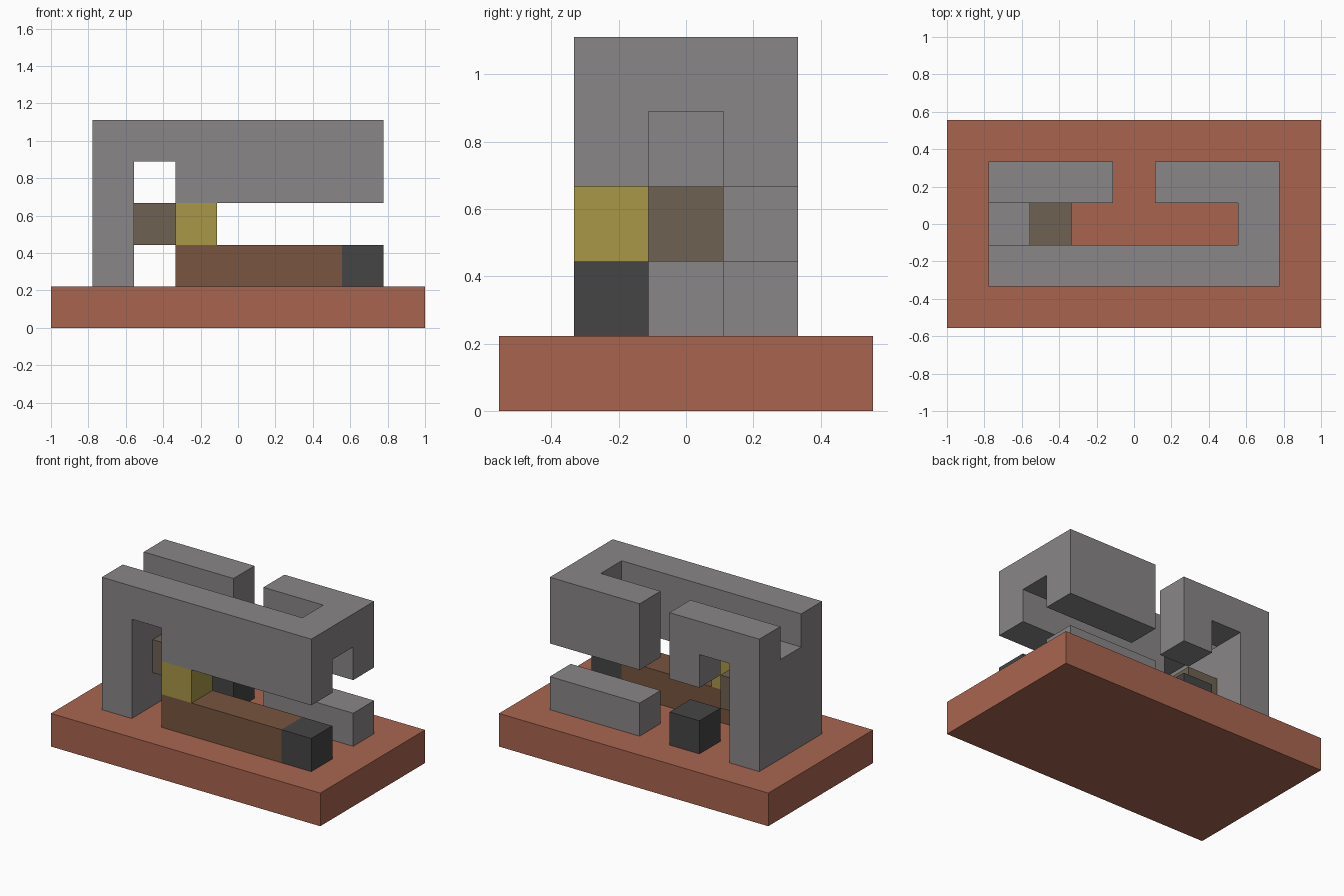
import bpy
import bmesh
from mathutils import Vector

cube = bpy.data.objects.get("Cube")
if cube:
    bpy.data.objects.remove(cube, do_unlink=True)

U = 2 / 9                          # side of one grid cell
ORIGIN = Vector((-1, -2.5 * U, 0))


def material(name, rgb):
    m = bpy.data.materials.new(name)
    m.use_nodes = True
    m.diffuse_color = (*rgb, 1)
    bsdf = m.node_tree.nodes["Principled BSDF"]
    bsdf.inputs["Base Color"].default_value = (*rgb, 1)
    return m


terracotta = material("terracotta", (0.397, 0.130, 0.078))
grey = material("stone grey", (0.250, 0.238, 0.238))
brown = material("brown", (0.188, 0.091, 0.050))
taupe = material("taupe", (0.156, 0.120, 0.084))
yellow = material("mustard yellow", (0.392, 0.309, 0.061))
black = material("charcoal", (0.060, 0.060, 0.060))


def block_part(name, mat, *boxes):
    """Fuse boxes of grid cells (x, y, z ranges, end exclusive) into one shell."""
    cells = {(i, j, k) for x, y, z in boxes
             for i in range(*x) for j in range(*y) for k in range(*z)}
    bm = bmesh.new()
    for cell in cells:
        for axis in range(3):
            for side in (0, 1):
                beside = list(cell)
                beside[axis] += 2 * side - 1
                if tuple(beside) in cells:
                    continue
                a, b = (axis + 1) % 3, (axis + 2) % 3
                corners = []
                for da, db in ((0, 0), (1, 0), (1, 1), (0, 1)):
                    p = Vector(cell)
                    p[axis] += side
                    p[a] += da
                    p[b] += db
                    corners.append(bm.verts.new(ORIGIN + p * U))
                bm.faces.new(corners if side else corners[::-1])
    bmesh.ops.remove_doubles(bm, verts=bm.verts, dist=0.001)
    bmesh.ops.dissolve_limit(bm, angle_limit=0.01, verts=bm.verts, edges=bm.edges)
    bmesh.ops.triangulate(bm, faces=[f for f in bm.faces if len(f.verts) > 4])
    mesh = bpy.data.meshes.new(name)
    bm.to_mesh(mesh)
    bm.free()
    mesh.materials.append(mat)
    obj = bpy.data.objects.new(name, mesh)
    bpy.context.collection.objects.link(obj)
    return obj


# Base slab
block_part("base", terracotta, ((0, 9), (0, 5), (0, 1)))

# Frame: end wall, front beam, far link, and the two rear arms
block_part("frame", grey,
           ((1, 2), (1, 4), (1, 4)),
           ((1, 2), (1, 2), (4, 5)),
           ((2, 3), (1, 2), (4, 5)),
           ((3, 8), (1, 2), (3, 5)),
           ((7, 8), (2, 3), (4, 5)),
           ((5, 8), (3, 4), (3, 5)),
           ((1, 3), (3, 4), (4, 5)),
           ((3, 4), (3, 4), (3, 5)))

# Loose blocks resting on the base
block_part("rear_bar", grey, ((5, 8), (3, 4), (1, 2)))
block_part("rear_cube", black, ((3, 4), (3, 4), (1, 2)))
block_part("front_bar", brown, ((3, 7), (1, 2), (1, 2)))
block_part("front_bar_end", black, ((7, 8), (1, 2), (1, 2)))

# Blocks held between the bar, the wall and the beam
block_part("spacer_cube", yellow, ((3, 4), (1, 2), (2, 3)))
block_part("wall_cube", taupe, ((2, 3), (2, 3), (2, 3)))
